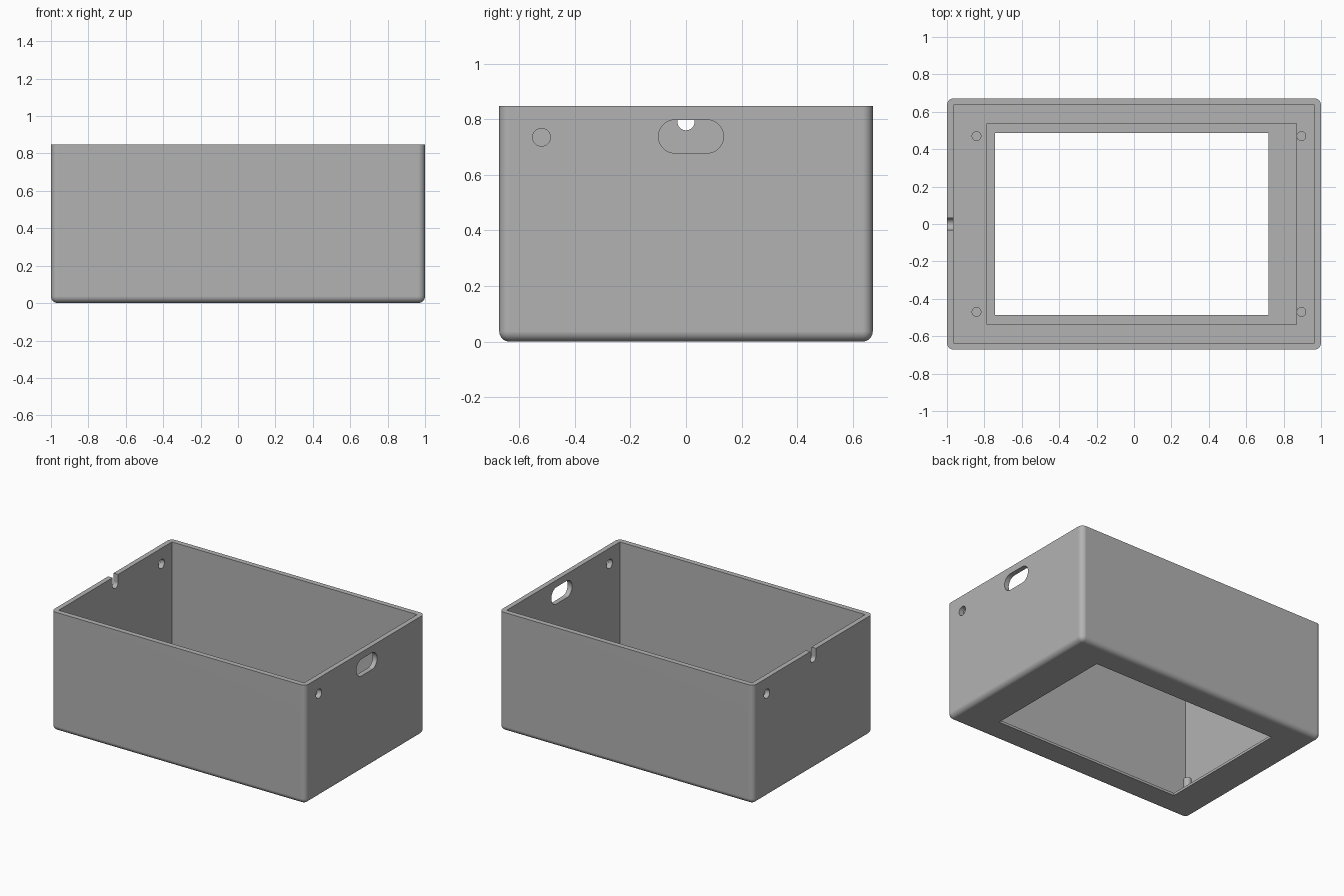
import bpy, bmesh, math

if "Cube" in bpy.data.objects:
    bpy.data.objects.remove(bpy.data.objects["Cube"])

H, WX, WY = 0.847, 1.0, 0.672      # outer height and half sizes
IX, IY = 0.965, 0.635              # inner half sizes
FLOOR, LIP = 0.038, 0.018          # floor and display ledge thickness

grey = bpy.data.materials.new("light grey plastic")
grey.diffuse_color = (0.45, 0.45, 0.45, 1)
grey.use_nodes = True
grey.node_tree.nodes["Principled BSDF"].inputs["Base Color"].default_value = grey.diffuse_color


def make(name, bm):
    bmesh.ops.recalc_face_normals(bm, faces=bm.faces)
    me = bpy.data.meshes.new(name)
    bm.to_mesh(me)
    bm.free()
    ob = bpy.data.objects.new(name, me)
    me.materials.append(grey)
    bpy.context.collection.objects.link(ob)
    return ob


def box_bm(x0, x1, y0, y1, z0, z1):
    bm = bmesh.new()
    bmesh.ops.create_cube(bm, size=1)
    for v in bm.verts:
        v.co = (x1 if v.co.x > 0 else x0, y1 if v.co.y > 0 else y0, z1 if v.co.z > 0 else z0)
    return bm


def slot(name, x, y, z, r, dy=0.0, dz=0.0):
    """Round-ended cutter through a side wall; dy / dz stretch it."""
    bm = bmesh.new()
    pts = []
    n = 32
    for i in range(n):
        a = 2 * math.pi * (i + 0.5) / n
        c, s = math.cos(a), math.sin(a)
        pts.append((y + r * c + math.copysign(dy, c), z + r * s + (dz if s > 0 else 0)))
    f = bm.faces.new([bm.verts.new((x - 0.1, p, q)) for p, q in pts])
    ext = bmesh.ops.extrude_face_region(bm, geom=[f])["geom"]
    bmesh.ops.translate(bm, vec=(0.2, 0, 0), verts=[g for g in ext if isinstance(g, bmesh.types.BMVert)])
    return make(name, bm)


# Outer shell: rounded vertical and bottom edges, flat open rim
bm = box_bm(-WX, WX, -WY, WY, 0, H)
edges = [e for e in bm.edges if not all(v.co.z > H / 2 for v in e.verts)]
bmesh.ops.bevel(bm, geom=edges, offset=0.037, segments=8, profile=0.5, affect='EDGES')
case = make("case", bm)

# Cutters: cavity, display ledge, window, wall openings
cutters = [
    make("cavity_cutter", box_bm(-IX, IX, -IY, IY, FLOOR, 1.2)),
    make("ledge_cutter", box_bm(-0.785, 0.87, -0.538, 0.538, LIP, 0.3)),
    make("window_cutter", box_bm(-0.742, 0.72, -0.487, 0.487, -0.2, 0.2)),
    slot("right_oval_cutter", 1, 0.018, 0.738, 0.06, dy=0.057),
    slot("right_hole_cutter", 1, -0.52, 0.735, 0.032),
    slot("left_hole_cutter", -1, 0.52, 0.735, 0.032),
    slot("left_notch_cutter", -1, 0, 0.791, 0.031, dz=0.3),
]
bpy.context.view_layer.objects.active = case
for c in cutters:
    m = case.modifiers.new(c.name, 'BOOLEAN')
    m.operation, m.solver, m.object = 'DIFFERENCE', 'EXACT', c
    bpy.ops.object.modifier_apply(modifier=m.name)
for c in cutters:
    bpy.data.objects.remove(c)

# Mounting posts on the floor
posts = []
for x in (-0.842, 0.895):
    for y in (-0.47, 0.47):
        bm = bmesh.new()
        bmesh.ops.create_cone(bm, cap_ends=True, segments=32, radius1=0.026, radius2=0.026, depth=0.15 - FLOOR)
        bmesh.ops.translate(bm, vec=(x, y, (0.15 + FLOOR) / 2), verts=bm.verts)
        posts.append(make("mounting_post", bm))

# Smooth fillets and holes, keep corners crisp
for ob in [case] + posts:
    bpy.ops.object.select_all(action='DESELECT')
    ob.select_set(True)
    bpy.context.view_layer.objects.active = ob
    bpy.ops.object.shade_smooth_by_angle(angle=math.radians(30))
    ob.modifiers.new("even_normals", 'WEIGHTED_NORMAL').keep_sharp = True
